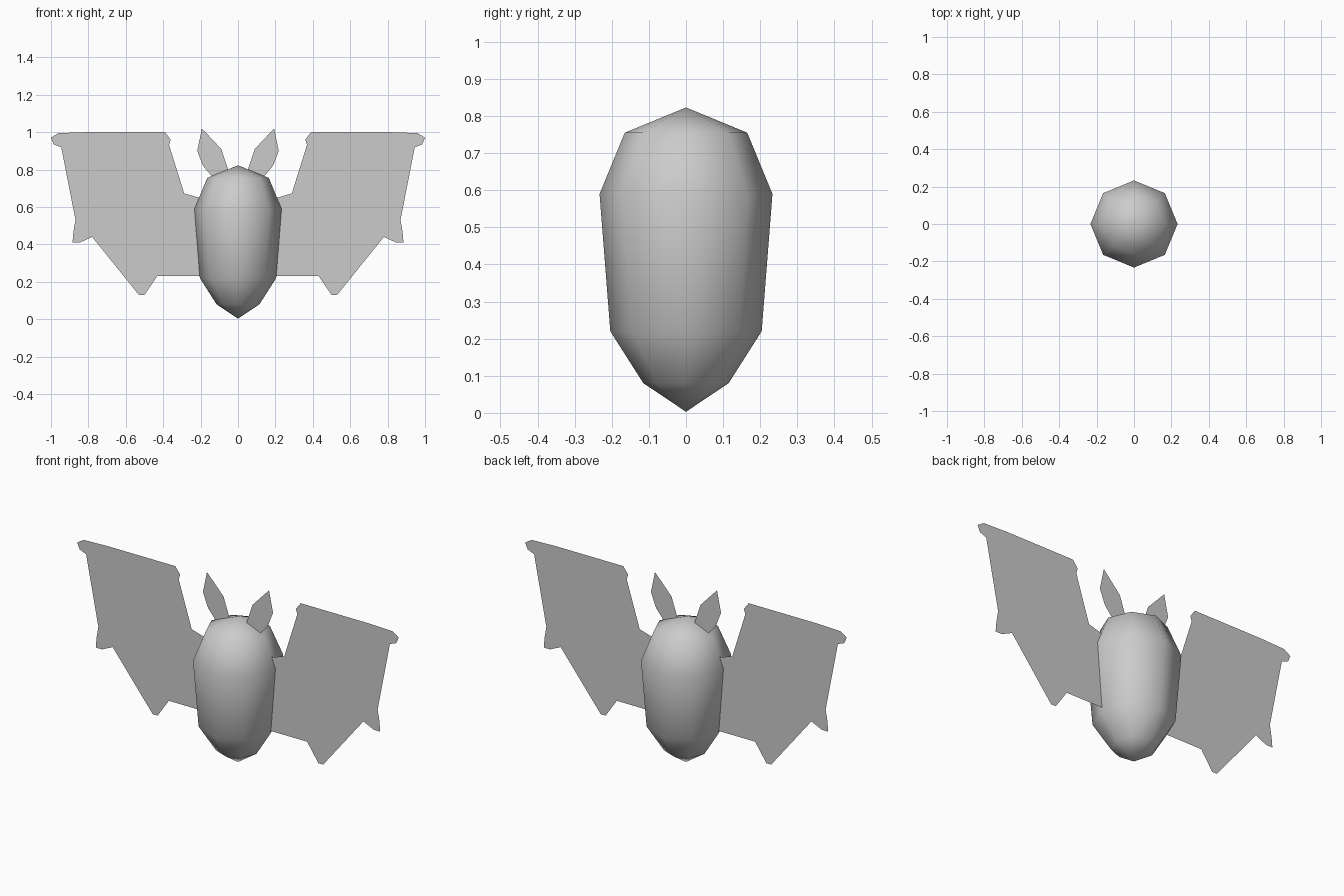
import bpy
import bmesh
from math import cos, sin, tau

cube = bpy.data.objects.get("Cube")
if cube:
    bpy.data.objects.remove(cube)

grey = bpy.data.materials.new("plain grey")
grey.use_nodes = True
colour = (0.6, 0.6, 0.6, 1)
grey.diffuse_color = colour
grey.node_tree.nodes["Principled BSDF"].inputs["Base Color"].default_value = colour


def add_object(name, bm):
    mesh = bpy.data.meshes.new(name)
    bm.to_mesh(mesh)
    bm.free()
    mesh.materials.append(grey)
    obj = bpy.data.objects.new(name, mesh)
    bpy.context.collection.objects.link(obj)
    return obj


def flat_pair(name, outline):
    """A thin sheet in the y = 0 plane, mirrored to the other side."""
    bm = bmesh.new()
    bm.faces.new([bm.verts.new((x, 0, z)) for x, z in outline])
    bmesh.ops.triangulate(bm, faces=bm.faces[:])
    obj = add_object(name, bm)
    obj.modifiers.new("mirror", "MIRROR").use_axis[0] = True


# Body: eight-sided rings closed by a point at each end
def body(rings, bottom, top, sides=8):
    bm = bmesh.new()
    loops = [[bm.verts.new((r * cos(tau * i / sides), r * sin(tau * i / sides), z))
              for i in range(sides)] for r, z in rings]
    low, high = bm.verts.new((0, 0, bottom)), bm.verts.new((0, 0, top))
    for i in range(sides):
        j = (i + 1) % sides
        bm.faces.new((low, loops[0][j], loops[0][i]))
        bm.faces.new((high, loops[-1][i], loops[-1][j]))
        for a, b in zip(loops, loops[1:]):
            bm.faces.new((a[i], a[j], b[j], b[i]))
    for face in bm.faces:
        face.smooth = True
    add_object("body", bm)


body([(0.115, 0.08), (0.204, 0.22), (0.233, 0.59), (0.165, 0.755)], 0.003, 0.823)

# Wings: scalloped membrane with three finger tips, rooted inside the body
flat_pair("wings", [
    (0.15, 0.63), (0.21, 0.65), (0.33, 0.685), (0.39, 0.77), (0.38, 0.90),
    (0.36, 0.96), (0.39, 1.0), (0.81, 1.0), (0.96, 0.995), (1.0, 0.97),
    (0.985, 0.935), (0.90, 0.90), (0.83, 0.765), (0.81, 0.555), (0.88, 0.465),
    (0.885, 0.41), (0.845, 0.41), (0.78, 0.44), (0.54, 0.275), (0.545, 0.15),
    (0.53, 0.13), (0.50, 0.13), (0.43, 0.232), (0.15, 0.232),
])

# Ears: pointed leaves set into the top of the head
flat_pair("ears", [
    (0.193, 1.02), (0.09, 0.91), (0.053, 0.80), (0.06, 0.75), (0.12, 0.74),
    (0.14, 0.768), (0.187, 0.82), (0.218, 0.90),
])
